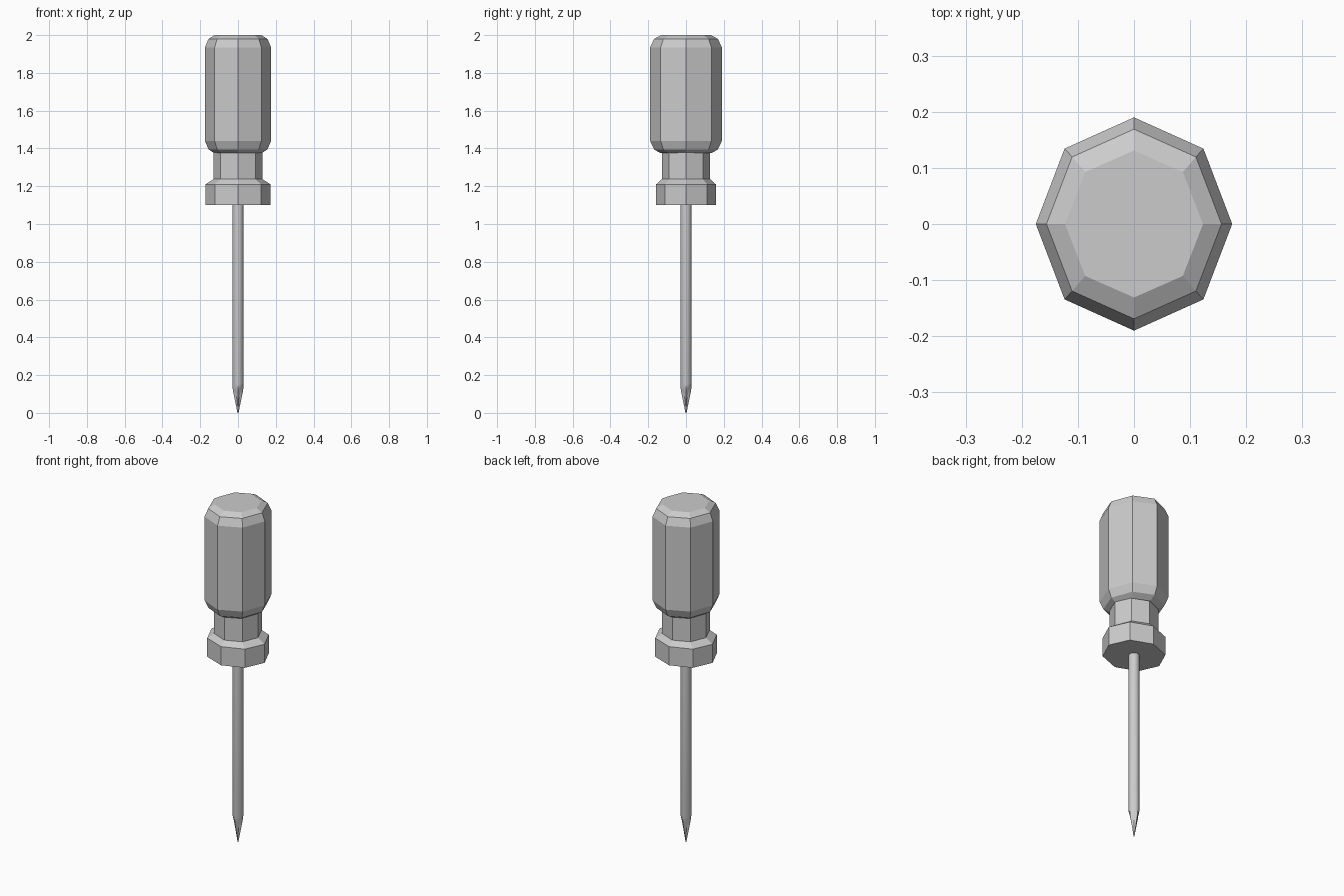
import bpy, bmesh
from math import cos, sin, tau, radians

if "Cube" in bpy.data.objects:
    bpy.data.objects.remove(bpy.data.objects["Cube"])


def loft(name, rings, sides, shape=None, smooth=False):
    """Closed skin through rings of (z, x radius, y radius)."""
    bm = bmesh.new()
    loops = []
    for k, (z, rx, ry) in enumerate(rings):
        loop = []
        for i in range(sides):
            a = tau * i / sides
            f = shape(k, i) if shape else 1.0
            loop.append(bm.verts.new((rx * f * cos(a), ry * f * sin(a), z)))
        loops.append(loop)
    for low, high in zip(loops, loops[1:]):
        for i in range(sides):
            j = (i + 1) % sides
            bm.faces.new((low[i], low[j], high[j], high[i]))
    bm.faces.new(loops[0][::-1])
    bm.faces.new(loops[-1])
    mesh = bpy.data.meshes.new(name)
    bm.to_mesh(mesh)
    bm.free()
    obj = bpy.data.objects.new(name, mesh)
    bpy.context.collection.objects.link(obj)
    if smooth:
        bpy.ops.object.select_all(action='DESELECT')
        obj.select_set(True)
        bpy.context.view_layer.objects.active = obj
        bpy.ops.object.shade_smooth_by_angle(angle=radians(30))
    return obj


# Octagonal grip with rounded ends, slightly deeper than wide
loft("handle", [
    (1.375, 0.125, 0.135),
    (1.395, 0.156, 0.169),
    (1.44, 0.175, 0.19),
    (1.935, 0.175, 0.19),
    (1.98, 0.156, 0.169),
    (2.0, 0.123, 0.131),
], 8)

# Collar with a chamfered shoulder, running up into the neck
loft("collar_and_neck", [
    (1.10, 0.173, 0.158),
    (1.21, 0.173, 0.158),
    (1.237, 0.130, 0.128),
    (1.38, 0.130, 0.128),
], 8)

# Shaft tapering to a cross point: the diagonals of the tip are hollowed
GROOVE = {0: 0.6, 1: 0.5, 2: 0.6}


def cross_tip(ring, i):
    phase = i % 4
    if ring not in GROOVE or phase == 0:
        return 1.0
    return GROOVE[ring] if phase == 2 else (1 + GROOVE[ring]) / 2


loft("shaft", [
    (0.0, 0.003, 0.003),
    (0.07, 0.017, 0.017),
    (0.12, 0.0275, 0.0275),
    (0.155, 0.029, 0.029),
    (1.11, 0.029, 0.029),
], 16, cross_tip, smooth=True)
